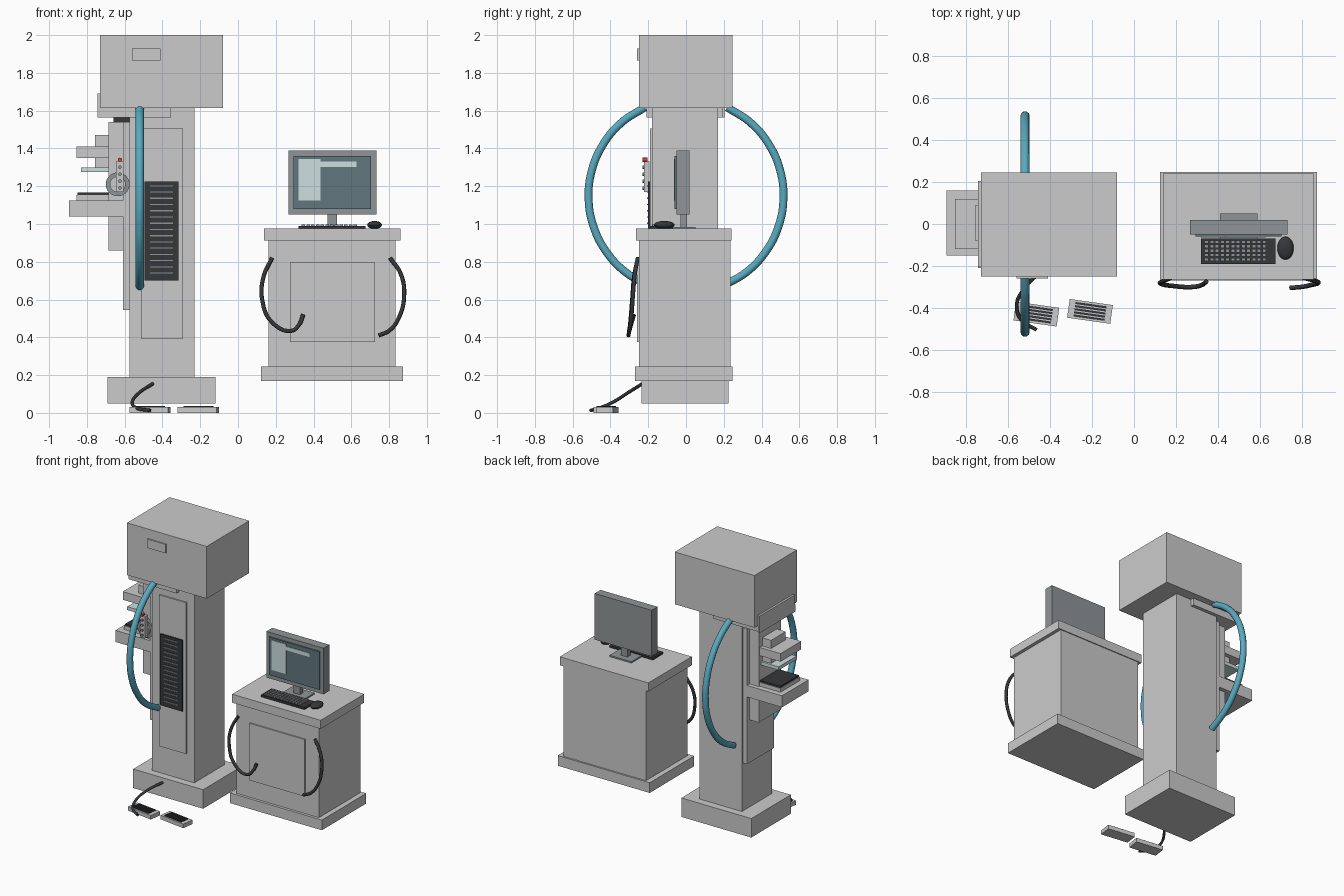
import bpy, bmesh, math
from mathutils import Matrix, Vector

if "Cube" in bpy.data.objects:
    bpy.data.objects.remove(bpy.data.objects["Cube"])


def material(name, rgb):
    m = bpy.data.materials.new(name)
    m.diffuse_color = (*rgb, 1)
    m.use_nodes = True
    m.node_tree.nodes["Principled BSDF"].inputs["Base Color"].default_value = m.diffuse_color
    return m


TEAL = material("teal_rubber", (0.10, 0.40, 0.52))
DARK = material("dark_plastic", (0.035, 0.038, 0.042))
SCREEN = material("screen_blue", (0.12, 0.18, 0.21))
PALE = material("pale_glass", (0.62, 0.74, 0.74))
RED = material("red_button", (0.6, 0.05, 0.05))
MID = material("mid_grey", (0.28, 0.30, 0.31))


def finish(name, bm, mat=None, matrix=None, smooth=False):
    me = bpy.data.meshes.new(name)
    bmesh.ops.recalc_face_normals(bm, faces=bm.faces)
    bm.to_mesh(me)
    bm.free()
    ob = bpy.data.objects.new(name, me)
    bpy.context.collection.objects.link(ob)
    if matrix:
        ob.matrix_world = matrix
    if mat:
        me.materials.append(mat)
    if smooth:
        bpy.context.view_layer.objects.active = ob
        bpy.ops.object.select_all(action='DESELECT')
        ob.select_set(True)
        bpy.ops.object.shade_smooth_by_angle()
    return ob


def boxes(name, ranges, mat=None, matrix=None):
    """One object from boxes given as (x0, x1, y0, y1, z0, z1)."""
    bm = bmesh.new()
    for x0, x1, y0, y1, z0, z1 in ranges:
        m = Matrix.Translation(((x0 + x1) / 2, (y0 + y1) / 2, (z0 + z1) / 2))
        m = m @ Matrix.Diagonal((x1 - x0, y1 - y0, z1 - z0, 1))
        bmesh.ops.create_cube(bm, size=1, matrix=m)
    return finish(name, bm, mat, matrix)


def box(name, *r, mat=None, matrix=None):
    return boxes(name, [r], mat, matrix)


def cylinder_y(name, x, z, r, y0, y1, mat=None, segs=32):
    bm = bmesh.new()
    m = Matrix.Translation((x, (y0 + y1) / 2, z)) @ Matrix.Rotation(math.pi / 2, 4, 'X')
    bmesh.ops.create_cone(bm, cap_ends=True, segments=segs, radius1=r, radius2=r,
                          depth=y1 - y0, matrix=m)
    return finish(name, bm, mat, smooth=True)


def tube(name, points, radius, mat):
    cu = bpy.data.curves.new(name, 'CURVE')
    cu.dimensions = '3D'
    cu.bevel_depth = radius
    cu.bevel_resolution = 3
    cu.use_fill_caps = True
    cu.resolution_u = 8
    sp = cu.splines.new('BEZIER')
    sp.bezier_points.add(len(points) - 1)
    for bp, p in zip(sp.bezier_points, points):
        bp.co = p
        bp.handle_left_type = bp.handle_right_type = 'AUTO'
    cu.materials.append(mat)
    ob = bpy.data.objects.new(name, cu)
    bpy.context.collection.objects.link(ob)
    return ob


# scanner tower
box("tower_base", -0.69, -0.12, -0.235, 0.225, 0.05, 0.19)
box("tower_column", -0.575, -0.23, -0.18, 0.17, 0.19, 1.615)
box("tower_head", -0.73, -0.08, -0.25, 0.245, 1.615, 2.0)
box("head_badge_plate", -0.56, -0.41, -0.26, -0.25, 1.865, 1.93)
box("column_front_panel", -0.51, -0.29, -0.19, -0.18, 0.39, 1.505)
box("vent_panel", -0.495, -0.315, -0.20, -0.19, 0.70, 1.225, mat=DARK)
boxes("vent_slats", [(-0.465, -0.345, -0.206, -0.20, 0.737 + i * 0.033, 0.743 + i * 0.033)
                     for i in range(15)], MID)
box("head_bottom_plate", -0.745, -0.355, -0.21, 0.195, 1.565, 1.615)
box("head_side_plate", -0.745, -0.73, -0.205, 0.205, 1.565, 1.69)

# imaging carriage on the left side of the column
box("rail_plate", -0.61, -0.575, -0.155, 0.16, 0.545, 1.54)
box("carriage", -0.685, -0.61, -0.13, 0.13, 0.86, 1.54)
box("collimator", -0.66, -0.575, -0.09, 0.09, 1.54, 1.565, mat=DARK)
box("compression_arm", -0.855, -0.685, -0.12, 0.12, 1.35, 1.41)
box("compression_strut", -0.757, -0.685, -0.08, 0.09, 1.30, 1.47)
box("compression_paddle", -0.83, -0.685, -0.105, 0.105, 1.275, 1.30, mat=PALE)
box("detector_shelf", -0.895, -0.575, -0.15, 0.16, 1.04, 1.125)
box("detector_tray", -0.855, -0.60, -0.105, 0.12, 1.125, 1.153)
box("detector_plate", -0.85, -0.60, -0.10, 0.115, 1.153, 1.166, mat=DARK)

# control knob and button strip
cylinder_y("knob_rim", -0.637, 1.21, 0.063, -0.17, -0.13, MID)
cylinder_y("knob_cap", -0.637, 1.21, 0.042, -0.185, -0.17)
box("button_strip", -0.645, -0.605, -0.222, -0.185, 1.17, 1.33)
for i in range(4):
    cylinder_y(f"strip_button_{i}", -0.625, 1.19 + i * 0.037, 0.009, -0.23, -0.222, MID, 12)
cylinder_y("stop_button", -0.625, 1.34, 0.011, -0.23, -0.205, RED, 16)

# curved teal hoses, front and back
for side, name in ((-1, "front_hose"), (1, "rear_hose")):
    pts = []
    for i in range(9):
        a = math.radians(65 - i * 133.5 / 8)
        pts.append((-0.52, side * 0.516 * math.cos(a), 1.15 + 0.516 * math.sin(a)))
    tube(name, pts, 0.022, TEAL)

# foot pedals
for i, (px, py) in enumerate(((-0.466, -0.43), (-0.21, -0.417))):
    m = Matrix.Translation((px, py, 0)) @ Matrix.Rotation(math.radians(-8), 4, 'Z')
    box(f"pedal_{i}", -0.104, 0.104, -0.045, 0.045, 0, 0.03, matrix=m)
    boxes(f"pedal_treads_{i}", [(-0.075, 0.075, y - 0.005, y + 0.005, 0.03, 0.037)
                                for y in (-0.03, -0.015, 0, 0.015, 0.03)], DARK, m)
tube("pedal_cable", [(-0.45, -0.23, 0.155), (-0.525, -0.31, 0.105), (-0.56, -0.39, 0.055),
                     (-0.535, -0.46, 0.025), (-0.465, -0.505, 0.013)], 0.009, DARK)

# workstation cabinet
box("cabinet_base", 0.123, 0.873, -0.27, 0.247, 0.17, 0.245)
box("cabinet_body", 0.162, 0.835, -0.25, 0.235, 0.245, 0.912)
box("cabinet_top", 0.138, 0.86, -0.265, 0.242, 0.912, 0.975)
box("cabinet_door", 0.275, 0.725, -0.26, -0.25, 0.375, 0.795)
tube("cabinet_cable_left", [(0.18, -0.255, 0.82), (0.135, -0.275, 0.72), (0.128, -0.285, 0.60),
                            (0.18, -0.295, 0.48), (0.285, -0.30, 0.435), (0.325, -0.29, 0.47),
                            (0.345, -0.275, 0.52)], 0.011, DARK)
tube("cabinet_cable_right", [(0.805, -0.255, 0.82), (0.86, -0.27, 0.74), (0.88, -0.28, 0.63),
                             (0.85, -0.29, 0.50), (0.80, -0.30, 0.435), (0.745, -0.305, 0.41)],
     0.011, DARK)

# monitor
box("monitor_foot", 0.41, 0.59, -0.07, 0.05, 0.975, 0.985, mat=MID)
box("monitor_neck", 0.475, 0.525, -0.03, 0.005, 0.985, 1.07, mat=MID)
box("monitor_case", 0.267, 0.732, -0.05, 0.018, 1.05, 1.39, mat=MID)
box("monitor_screen", 0.293, 0.705, -0.06, -0.05, 1.08, 1.36, mat=SCREEN)
boxes("screen_windows", [(0.32, 0.437, -0.064, -0.06, 1.125, 1.345),
                         (0.437, 0.627, -0.064, -0.06, 1.302, 1.33)], PALE)

# keyboard and mouse
box("keyboard", 0.32, 0.675, -0.19, -0.07, 0.975, 0.99, mat=DARK)
boxes("keyboard_keys", [(0.337 + c * 0.025, 0.356 + c * 0.025,
                         -0.177 + r * 0.021, -0.162 + r * 0.021, 0.99, 0.998)
                        for r in range(5) for c in range(12)], MID)
bm = bmesh.new()
bmesh.ops.create_uvsphere(bm, u_segments=24, v_segments=12, radius=1,
                          matrix=Matrix.Translation((0.723, -0.115, 0.995))
                          @ Matrix.Diagonal((0.039, 0.055, 0.021, 1)))
finish("mouse", bm, DARK, smooth=True)
